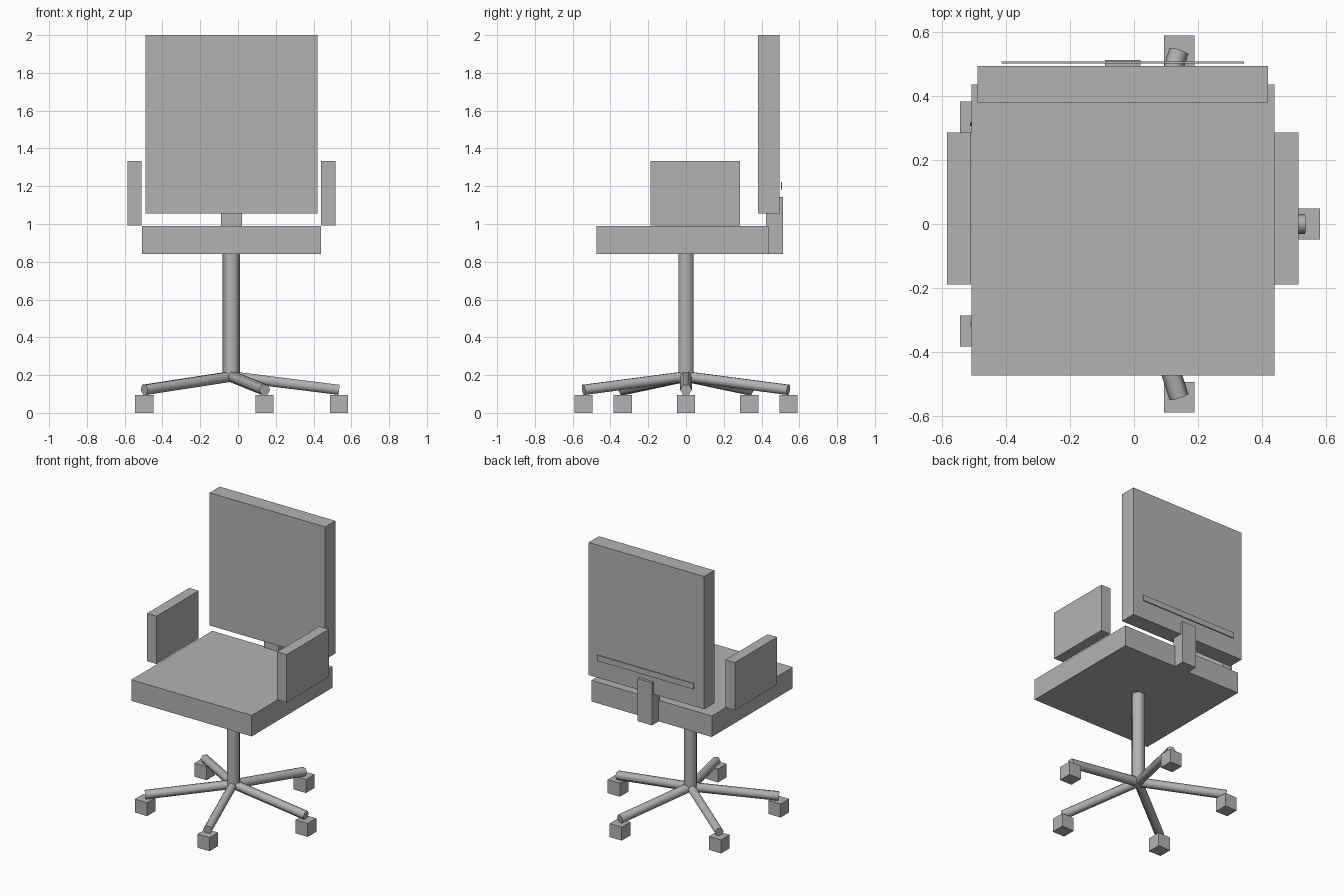
import bpy, bmesh, math
from mathutils import Vector, Matrix

cube = bpy.data.objects.get("Cube")
if cube:
    bpy.data.objects.remove(cube, do_unlink=True)

grey = bpy.data.materials.new("plain grey")
grey.use_nodes = True
colour = (0.45, 0.45, 0.45, 1)
grey.diffuse_color = colour
grey.node_tree.nodes["Principled BSDF"].inputs["Base Color"].default_value = colour


def finish(name, bm):
    mesh = bpy.data.meshes.new(name)
    bm.to_mesh(mesh)
    bm.free()
    mesh.materials.append(grey)
    obj = bpy.data.objects.new(name, mesh)
    bpy.context.collection.objects.link(obj)
    return obj


def box(name, x, y, z):
    """Block spanning the given (low, high) ranges."""
    bm = bmesh.new()
    bmesh.ops.create_cube(bm, size=1)
    bmesh.ops.scale(bm, verts=bm.verts, vec=[b - a for a, b in (x, y, z)])
    bmesh.ops.translate(bm, verts=bm.verts, vec=[(a + b) / 2 for a, b in (x, y, z)])
    return finish(name, bm)


def rod(name, start, end, radius, side):
    """Six-sided rod with two of its corners along the side direction."""
    start, end, side = Vector(start), Vector(end), Vector(side)
    axis = (end - start).normalized()
    turn = Matrix((side.cross(axis), side, axis)).transposed().to_4x4()
    bm = bmesh.new()
    bmesh.ops.create_cone(bm, cap_ends=True, segments=6, radius1=radius,
                          radius2=radius, depth=(end - start).length)
    bm.transform(Matrix.Translation((start + end) / 2) @ turn)
    obj = finish(name, bm)
    bpy.ops.object.select_all(action="DESELECT")
    obj.select_set(True)
    bpy.context.view_layer.objects.active = obj
    bpy.ops.object.shade_smooth_by_angle(angle=math.radians(65))
    return obj


cx = -0.035  # centre line of the chair

# Seat, backrest and its bracket
box("seat", (-0.509, 0.44), (-0.474, 0.437), (0.84, 0.99))
box("backrest", (-0.49, 0.42), (0.381, 0.495), (1.055, 2.0))
box("backrest_bracket", (-0.091, 0.021), (0.423, 0.513), (0.84, 1.143))
box("back_rail", (-0.415, 0.345), (0.502, 0.509), (1.182, 1.222))

# Armrests
for side, x in (("right", (-0.585, -0.51)), ("left", (0.44, 0.515))):
    box(side + "_armrest", x, (-0.189, 0.286), (0.993, 1.333))

# Column and five-legged base with block casters
rod("column", (cx, 0, 0.19), (cx, 0, 0.84), 0.046, (1, 0, 0))
reach, half = 0.57, 0.048
for i in range(5):
    a = math.tau * i / 5
    x, y = cx + reach * math.cos(a), reach * math.sin(a)
    rod(f"base_leg_{i + 1}", (cx, 0, 0.193), (x, y, 0.122), 0.031,
        (-math.sin(a), math.cos(a), 0))
    box(f"caster_{i + 1}", (x - half, x + half), (y - half, y + half), (0, 2 * half))
